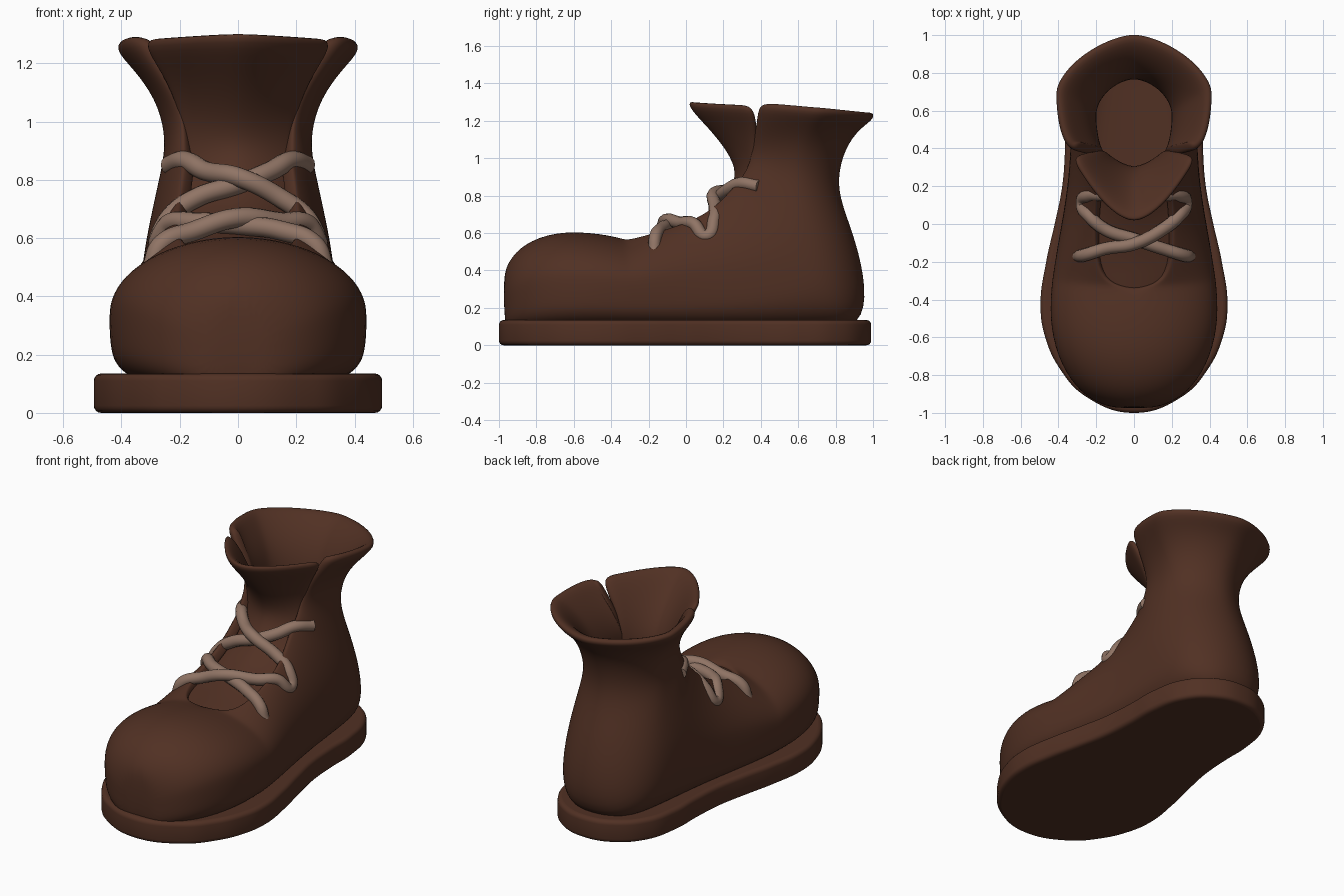
import bpy, bmesh
from math import sin, cos, pi

if "Cube" in bpy.data.objects:
    bpy.data.objects.remove(bpy.data.objects["Cube"])


def material(name, rgb):
    m = bpy.data.materials.new(name)
    m.diffuse_color = (*rgb, 1)
    m.use_nodes = True
    m.node_tree.nodes["Principled BSDF"].inputs["Base Color"].default_value = m.diffuse_color
    return m


LEATHER = material("brown_leather", (0.082, 0.03, 0.017))
CORD = material("lace_cord", (0.28, 0.175, 0.13))


def half_shell(name, rows, thickness, cap=False):
    """Skin rows of points on the +x side, then mirror, thicken and smooth."""
    bm = bmesh.new()
    grid = [[bm.verts.new(p) for p in row] for row in rows]
    for r0, r1 in zip(grid, grid[1:]):
        for j in range(len(r0) - 1):
            bm.faces.new((r0[j], r0[j + 1], r1[j + 1], r1[j]))
    if cap:
        bm.faces.new(grid[0][::-1])
    for f in bm.faces:
        f.smooth = True
    me = bpy.data.meshes.new(name)
    bm.to_mesh(me)
    bm.free()
    ob = bpy.data.objects.new(name, me)
    bpy.context.collection.objects.link(ob)
    me.materials.append(LEATHER)
    ob.modifiers.new("mirror", 'MIRROR')
    s = ob.modifiers.new("thickness", 'SOLIDIFY')
    s.thickness, s.offset = thickness, -1
    d = ob.modifiers.new("smooth", 'SUBSURF')
    d.levels = d.render_levels = 2
    return ob


def curve(name, points, mat, cyclic=False, dims='3D'):
    """Smooth curve through points."""
    cu = bpy.data.curves.new(name, 'CURVE')
    cu.dimensions = dims
    sp = cu.splines.new('BEZIER')
    sp.bezier_points.add(len(points) - 1)
    for bp, p in zip(sp.bezier_points, points):
        bp.co = p
        bp.handle_left_type = bp.handle_right_type = 'AUTO'
    sp.use_cyclic_u = cyclic
    cu.materials.append(mat)
    ob = bpy.data.objects.new(name, cu)
    bpy.context.collection.objects.link(ob)
    return ob


# Upper: sections fanning from toe, round the heel, up to the collar
# (top y, top z, bottom/back y, z, half width, throat half width, back roundness)
SECTIONS = [
    (-.978, .37, -.970, .10, .10, 0, .65),
    (-.95, .45, -.945, .09, .20, 0, .55),
    (-.87, .545, -.86, .09, .315, 0, .48),
    (-.70, .610, -.70, .09, .411, 0, .48),
    (-.50, .605, -.50, .09, .450, 0, .48),
    (-.34, .575, -.31, .09, .438, 0, .48),
    (-.315, .565, -.27, .09, .433, .14, .48),
    (-.20, .595, -.08, .09, .41, .20, .48),
    (.03, .665, .33, .09, .345, .205, .53),
    (.16, .75, .76, .09, .335, .195, .62),
    (.23, .83, .94, .10, .33, .185, .8),
    (.27, .87, .97, .30, .31, .18, .95),
    (.30, .91, .91, .56, .28, .18, 1.05),
    (.33, .96, .835, .75, .257, .18, 1.1),
    (.35, 1.03, .81, .89, .25, .19, 1.1),
    (.362, 1.11, .85, 1.05, .285, .21, 1.15),
    (.375, 1.20, .93, 1.16, .36, .26, 1.2),
    (.385, 1.285, 1.02, 1.215, .43, .305, 1.25),
]


def section(ty, tz, by, bz, w, xe, p, n=14):
    pts = []
    # how steeply the front half swells: softer at the instep, fuller at the collar
    k = 1 if not xe else 1.5 if tz < .88 else 1.1 if tz < 1.1 else .75
    for j in range(n + 1):
        a = pi * j / n
        sa, ca = abs(sin(a)), cos(a)
        if j <= n // 2:
            x = xe + (w - xe) * sa ** k
            s = (1 - ca) / 2
        else:
            x, s = w * sa ** p, (1 + abs(ca) ** p) / 2
        if j == n:
            x = 0
        pts.append((x, ty + (by - ty) * s, tz + (bz - tz) * s))
    return pts


half_shell("boot_upper", [section(*s) for s in SECTIONS], 0.055, cap=True)

# Tongue: (centre y, z, half width, edge y, z)
TONGUE = [
    (-.45, .54, .20, -.45, .50),
    (-.20, .575, .22, -.20, .55),
    (.00, .64, .22, .01, .60),
    (.14, .715, .21, .19, .66),
    (.23, .82, .19, .31, .78),
    (.275, .92, .19, .36, .90),
    (.22, 1.04, .21, .37, 1.03),
    (.11, 1.17, .27, .365, 1.16),
    (-.005, 1.285, .35, .35, 1.27),
]
rows = []
for cy, cz, w, ey, ez in TONGUE:
    rows.append([(w * t, cy + (ey - cy) * t ** 1.75, cz + (ez - cz) * t ** 1.75)
                 for t in (j / 6 for j in range(7))])
half_shell("tongue", rows, 0.05)

# Sole: rounded slab from a mirrored outline
side = [(.26, -.91), (.39, -.77), (.47, -.6), (.495, -.43), (.465, -.2), (.42, 0),
        (.38, .2), (.365, .4), (.36, .6), (.31, .8), (.18, .94)]
outline = [(0, -1)] + side + [(0, .99)] + [(-x, y) for x, y in reversed(side)]
sole = curve("sole", [(x, y, 0) for x, y in outline], LEATHER, True, '2D')
sole.data.fill_mode = 'BOTH'
sole.data.extrude = 0.0425
sole.data.bevel_depth = 0.025
sole.data.bevel_resolution = 3
sole.data.offset = -0.025
sole.location.z = 0.0675

# Laces: one zigzag path and its mirror image, slightly lifted at crossings
LACE = [(.295, -.17, .50), (.265, -.165, .575), (.15, -.13, .625), (0, -.08, .645),
        (-.15, -.03, .655), (-.235, .04, .65), (-.275, .11, .585), (-.235, .15, .67),
        (-.15, .155, .735), (0, .175, .785), (.11, .22, .83), (.18, .29, .865),
        (.235, .39, .85)]
for name, sx, lift in (("lace_under", 1, 0), ("lace_over", -1, .025)):
    pts = [(sx * x, y - lift * (abs(x) < .1), z + lift * (abs(x) < .1)) for x, y, z in LACE]
    lace = curve(name, pts, CORD)
    lace.data.bevel_depth = 0.034
    lace.data.bevel_resolution = 4
    lace.data.use_fill_caps = True

# Turn curves into meshes with smooth shading
for ob in [o for o in bpy.context.scene.objects if o.type == 'CURVE']:
    bpy.ops.object.select_all(action='DESELECT')
    ob.select_set(True)
    bpy.context.view_layer.objects.active = ob
    bpy.ops.object.convert(target='MESH')
    if ob.name.startswith("lace"):
        bpy.ops.object.shade_smooth()
    else:
        bpy.ops.object.shade_smooth_by_angle()
